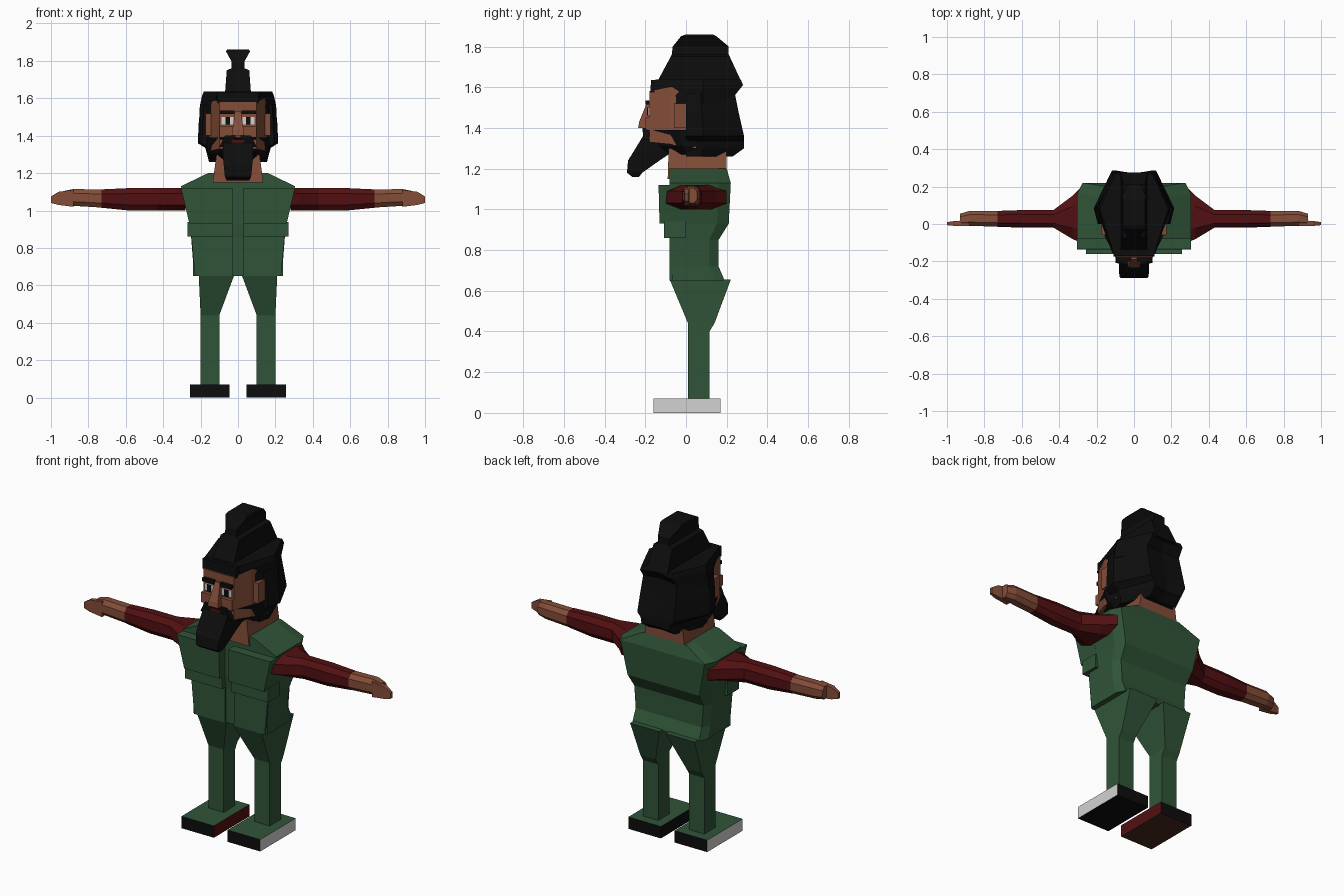
import bpy
import bmesh
from mathutils import Vector

cube = bpy.data.objects.get("Cube")
if cube:
    bpy.data.objects.remove(cube, do_unlink=True)


def material(name, red_value, green_value, blue_value):
    colour = (red_value, green_value, blue_value, 1)
    mat = bpy.data.materials.new(name)
    mat.use_nodes = True
    mat.diffuse_color = colour
    shader = mat.node_tree.nodes["Principled BSDF"]
    shader.inputs["Base Color"].default_value = colour
    shader.inputs["Roughness"].default_value = 0.9
    return mat


green = material("vest green", .03, .09, .04)
red = material("sleeve red", .085, .005, .006)
skin = material("skin brown", .23, .075, .04)
black = material("hair black", .004, .004, .004)
white = material("white", .65, .65, .65)
sole_brown = material("sole brown", .06, .02, .01)


# Cross-section outlines, from -1 to 1 across and 0 to 1 deep
def plan(front=1, widest=.5, back=1, notch=1):
    """Mirrored outline with its own front, widest and back points."""
    right = [(front, 0), (1, widest), (back, 1)]
    left = [(-across, deep) for across, deep in reversed(right)]
    return right + [(0, notch)] + left


SQUARE = plan()
BEVELLED = [(x * across, deep) for x, across, deep in
            ((1, .5, 0), (1, 1, .25), (1, 1, .75), (1, .5, 1),
             (-1, .5, 1), (-1, 1, .75), (-1, 1, .25), (-1, .5, 0))]


# Sections: centre and size of the outline at one place along an axis
def level(z, front, back, half=0, inner=0, outer=0):
    """Horizontal section, either centred (half) or to one side."""
    middle = (inner + outer) / 2
    half = half or (outer - inner) / 2
    return lambda across, deep: (middle + half * across, front + (back - front) * deep, z)


def arm_section(x, front, back, bottom, top):
    middle, half = (front + back) / 2, (back - front) / 2
    return lambda across, deep: (x, middle + half * across, bottom + (top - bottom) * deep)


def face_section(y, half, bottom, top):
    return lambda across, deep: (half * across, y, bottom + (top - bottom) * deep)


def loft(name, mats, sections, outline=SQUARE, side=1):
    """Skin the outline through all sections and cap both ends."""
    bm = bmesh.new()
    rings = []
    for section in sections:
        points = [Vector(section(*point)) for point in outline]
        for point in points:
            point.x *= side
        rings.append([bm.verts.new(point) for point in points])
    for low, high in zip(rings, rings[1:]):
        for i in range(len(outline)):
            bm.faces.new((low[i - 1], low[i], high[i], high[i - 1]))
    bm.faces.new(rings[0])
    bm.faces.new(rings[-1])
    bmesh.ops.recalc_face_normals(bm, faces=bm.faces)
    mesh = bpy.data.meshes.new(name)
    bm.to_mesh(mesh)
    bm.free()
    for mat in mats:
        mesh.materials.append(mat)
    obj = bpy.data.objects.new(name, mesh)
    bpy.context.collection.objects.link(obj)
    return obj


def pair(name, mats, sections, outline=SQUARE):
    return [loft(prefix + name, mats, sections, outline, side)
            for prefix, side in (("left_", 1), ("right_", -1))]


def block_pair(name, mats, bottom, top, **size):
    return pair(name, mats, [level(bottom, **size), level(top, **size)])


# Torso with sloping shoulders
loft("torso", [green], [
    level(z=.65, half=.24, front=-.07, back=.19),
    level(z=.72, half=.24, front=-.07, back=.16),
    level(z=.85, half=.25, front=-.07, back=.16),
    level(z=.93, half=.26, front=-.08, back=.21),
    level(z=1.13, half=.305, front=-.08, back=.22),
    level(z=1.2, half=.16, front=-.08, back=.2)], plan(widest=.8, back=.9))

# Vest fronts, chest panels and pocket bands
GAP = .03
pair("vest_front", [green], [
    level(z=.65, inner=GAP, outer=.23, front=-.08, back=0),
    level(z=.87, inner=GAP, outer=.25, front=-.08, back=0)])
block_pair("pocket_band", [green], bottom=.86, top=.94, inner=GAP, outer=.27, front=-.107, back=0)
pair("chest_panel", [green], [
    level(z=.93, inner=GAP, outer=.26, front=-.13, back=0),
    level(z=1.12, inner=GAP, outer=.305, front=-.135, back=0)])

# Sleeves and hands
pair("sleeve", [red], [
    arm_section(x=.28, front=-.1, back=.2, bottom=1, top=1.12),
    arm_section(x=.33, front=-.08, back=.15, bottom=1, top=1.12),
    arm_section(x=.43, front=-.02, back=.075, bottom=1, top=1.12),
    arm_section(x=.58, front=-.02, back=.075, bottom=1, top=1.12),
    arm_section(x=.73, front=-.015, back=.07, bottom=1.015, top=1.113)], BEVELLED)
pair("hand", [skin], [
    arm_section(x=.73, front=-.014, back=.07, bottom=1.016, top=1.112),
    arm_section(x=.88, front=-.01, back=.07, bottom=1.025, top=1.115),
    arm_section(x=.93, front=-.01, back=.055, bottom=1.03, top=1.105)], BEVELLED)
pair("fingers", [skin], [
    arm_section(x=.88, front=-.01, back=.02, bottom=1.02, top=1.11),
    arm_section(x=.96, front=-.01, back=.016, bottom=1.03, top=1.1),
    arm_section(x=1, front=-.006, back=.01, bottom=1.04, top=1.075)])

# Trousers
pair("thigh", [green], [
    level(z=.4, inner=.1, outer=.2, front=.01, back=.115),
    level(z=.44, inner=.1, outer=.2, front=.01, back=.14),
    level(z=.655, inner=.02, outer=.21, front=-.08, back=.22)])
block_pair("shin", [green], bottom=.06, top=.42, inner=.1, outer=.2, front=.01, back=.115)

# Shoes, coloured by face direction
shoes = block_pair("shoe", [black, green, white, red, sole_brown],
                   bottom=0, top=.07, inner=.045, outer=.257, front=-.16, back=.17)
for shoe, side in zip(shoes, (1, -1)):
    for face in shoe.data.polygons:
        outward = face.normal.x * side
        if face.normal.z > .5:
            face.material_index = 1
        elif outward > .5:
            face.material_index = 2
        elif side < 0 and outward < -.5:
            face.material_index = 3
        elif side < 0 and face.normal.z < -.5:
            face.material_index = 4

# Neck, face, nose, cheeks and ears
loft("neck", [skin], [
    level(z=1.15, half=.135, front=-.09, back=.2),
    level(z=1.3, half=.115, front=-.085, back=.2)])
loft("face", [skin], [
    face_section(y=-.18, half=.1, bottom=1.33, top=1.58),
    face_section(y=-.08, half=.14, bottom=1.32, top=1.6),
    face_section(y=.05, half=.165, bottom=1.3, top=1.6)])
loft("nose", [skin], [
    level(z=1.4, half=.034, front=-.235, back=-.17),
    level(z=1.43, half=.03, front=-.23, back=-.17),
    level(z=1.53, half=.016, front=-.19, back=-.17)])
block_pair("cheek", [skin], bottom=1.39, top=1.45, inner=.03, outer=.1, front=-.2, back=-.15)
block_pair("ear", [skin], bottom=1.4, top=1.52, inner=.14, outer=.175, front=-.06, back=.005)

# Eyes, brows and lips
EYE = dict(bottom=1.46, top=1.5)
block_pair("eye", [white], inner=.024, outer=.088, front=-.187, back=-.179, **EYE)
block_pair("pupil", [black], inner=.044, outer=.068, front=-.192, back=-.185, **EYE)
block_pair("brow", [black], bottom=1.515, top=1.535, inner=.02, outer=.095, front=-.2, back=-.17)
loft("lips", [red], [
    level(z=1.365, half=.035, front=-.212, back=-.206),
    level(z=1.38, half=.03, front=-.212, back=-.206)])

# Beard and moustache
loft("jaw_beard", [black], [
    level(z=1.27, half=.14, front=-.08, back=.06),
    level(z=1.31, half=.165, front=-.13, back=.06),
    level(z=1.39, half=.17, front=-.187, back=.06)], plan(front=.56, widest=.6))
loft("chin_beard", [black], [
    level(z=1.16, half=.06, front=-.265, back=-.23),
    level(z=1.18, half=.07, front=-.29, back=-.215),
    level(z=1.24, half=.076, front=-.285, back=-.13),
    level(z=1.28, half=.08, front=-.26, back=-.07),
    level(z=1.37, half=.08, front=-.205, back=-.05)])
pair("moustache", [black], [
    level(z=1.34, inner=.035, outer=.1, front=-.207, back=-.15),
    level(z=1.4, inner=.012, outer=.07, front=-.215, back=-.15)])

# Back hair, hair cap, fringe and topknot
loft("back_hair", [black], [
    level(z=1.26, half=.155, front=0, back=.23),
    level(z=1.3, half=.165, front=0, back=.285),
    level(z=1.335, half=.175, front=0, back=.285),
    level(z=1.36, half=.215, front=0, back=.285),
    level(z=1.47, half=.21, front=0, back=.26),
    level(z=1.57, half=.2, front=0, back=.24)], plan(front=.9, widest=.3, back=.55, notch=.95))
loft("hair_cap", [black], [
    level(z=1.52, half=.206, front=-.1, back=.235),
    level(z=1.56, half=.204, front=-.105, back=.24),
    level(z=1.61, half=.193, front=-.155, back=.28),
    level(z=1.637, half=.183, front=-.15, back=.27)], plan(front=.6, widest=.55, back=.54, notch=.95))
loft("fringe", [black], [
    level(z=1.575, half=.11, front=-.175, back=-.1),
    level(z=1.635, half=.11, front=-.172, back=-.1)])
loft("topknot", [black], [
    level(z=1.62, half=.07, front=-.145, back=.275),
    level(z=1.75, half=.06, front=-.075, back=.215),
    level(z=1.76, half=.036, front=-.07, back=.21),
    level(z=1.8, half=.036, front=-.065, back=.21),
    level(z=1.85, half=.064, front=-.025, back=.15),
    level(z=1.86, half=.06, front=0, back=.13)])
